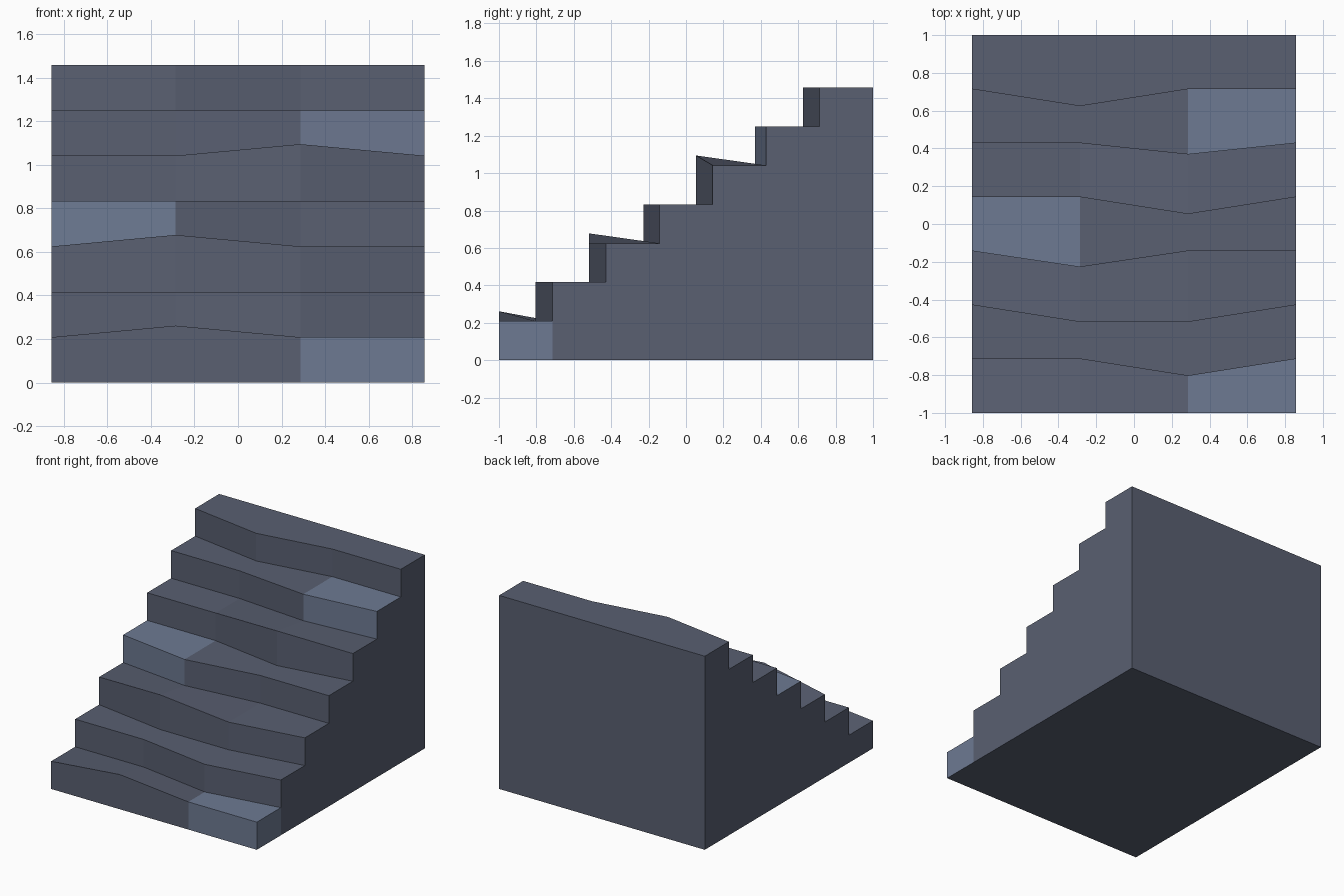
import bpy, bmesh

if "Cube" in bpy.data.objects:
    bpy.data.objects.remove(bpy.data.objects["Cube"])

STEPS, RISE, RUN = 7, 1.458 / 7, 2 / 7
COLUMNS = [-0.857, -0.286, 0.286, 0.857]
# Chipped, uneven edges keyed by (step, column line)
PUSH = {(1, 2): 0.09, (2, 1): 0.09, (2, 2): 0.09, (3, 1): 0.085,
        (4, 2): 0.09, (5, 2): 0.06, (6, 1): 0.09}
LIFT = {(0, 1): 0.053, (2, 1): 0.053, (4, 2): 0.053}
# Paler stone blocks as (step, block)
PALE = {(0, 2), (3, 0), (5, 2)}


def material(name, rgb):
    mat = bpy.data.materials.new(name)
    mat.diffuse_color = (*rgb, 1)
    mat.use_nodes = True
    mat.node_tree.nodes["Principled BSDF"].inputs["Base Color"].default_value = mat.diffuse_color
    return mat


def front_y(step, c):
    return -1 + step * RUN - PUSH.get((step, c), 0)


def profile(c):
    """Stair outline (y, z) along one column line."""
    pts = []
    for s in range(STEPS):
        y, low = front_y(s, c), s * RISE
        if s:
            # riser meets the slightly sloping tread below
            span = -1 + s * RUN - front_y(s - 1, c)
            low += LIFT.get((s - 1, c), 0) * PUSH.get((s, c), 0) / span
        pts += [(y, low), (y, (s + 1) * RISE + LIFT.get((s, c), 0))]
    return pts + [(1, STEPS * RISE), (1, 0), (-1 + RUN, 0)]


mesh = bpy.data.meshes.new("stone_staircase")
mesh.materials.append(material("dark_stone", (0.10, 0.115, 0.165)))
mesh.materials.append(material("pale_stone", (0.155, 0.195, 0.29)))
bm = bmesh.new()
lines = [[bm.verts.new((x, y, z)) for y, z in profile(c)]
         for c, x in enumerate(COLUMNS)]

# Risers, treads, back and underside
n = len(lines[0])
for b in range(3):
    l, r = lines[b], lines[b + 1]
    for j in range(n):
        k = (j + 1) % n
        face = bm.faces.new((l[j], r[j], r[k], l[k]))
        if j < 2 * STEPS and (j // 2, b) in PALE:
            face.material_index = 1

# Side walls, with the bottom step's end as its own face
for line, block in ((lines[0], 0), (lines[3], 2)):
    end = bm.faces.new((line[0], line[1], line[2], line[-1]))
    end.material_index = int((0, block) in PALE)
    bm.faces.new(line[2:])

bmesh.ops.recalc_face_normals(bm, faces=bm.faces)
bm.to_mesh(mesh)
bm.free()
bpy.context.collection.objects.link(bpy.data.objects.new("stone_staircase", mesh))
